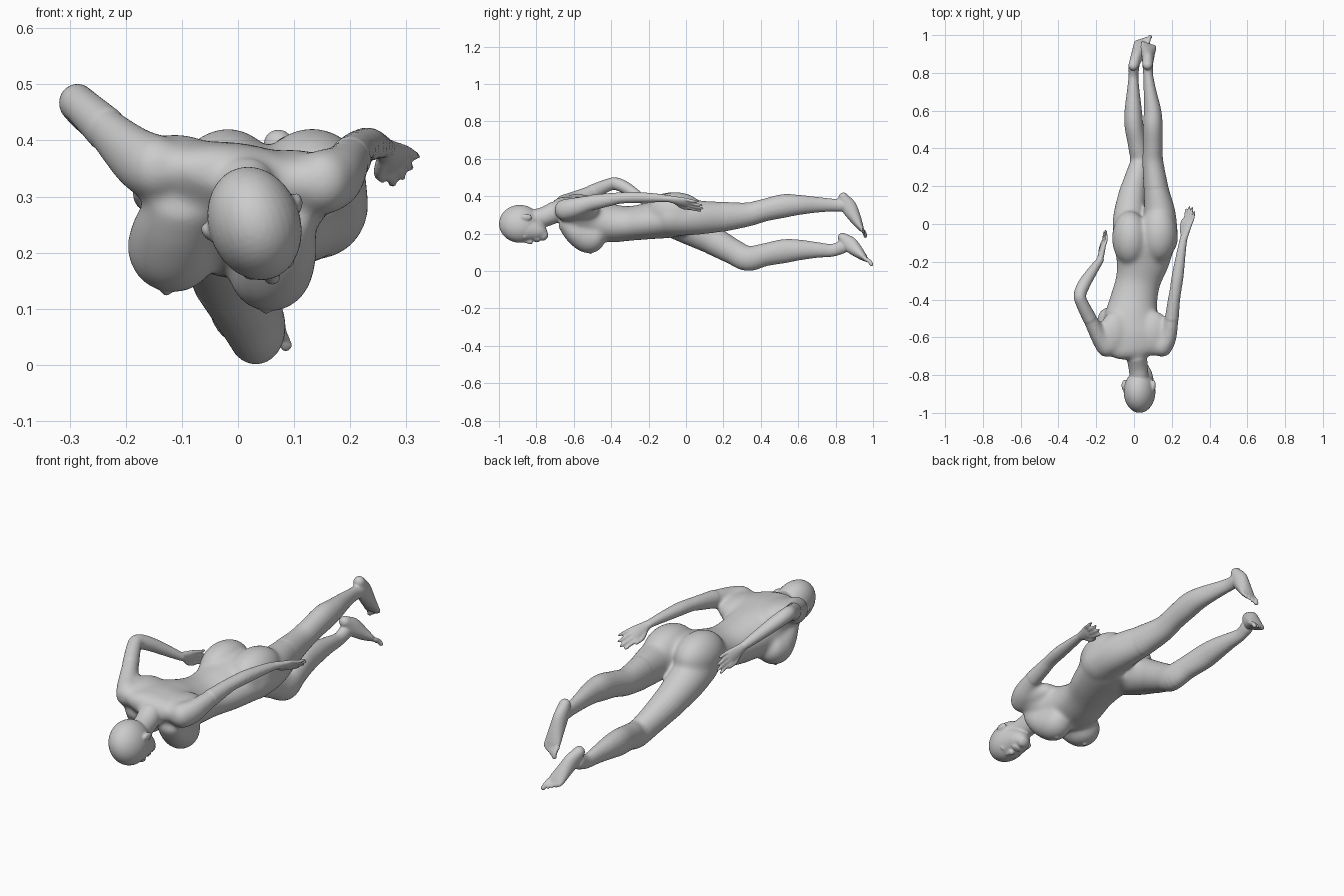
import bpy, bmesh, math
from mathutils import Vector, Matrix

bm = bmesh.new()
X = Vector((1, 0, 0))


def catmull(a, b, c, d, t):
    return [0.5 * (2*q + (r-p)*t + (2*p-5*q+4*r-s)*t*t + (3*q-p-3*r+s)*t**3)
            for p, q, r, s in zip(a, b, c, d)]


def loft(rings, ref=X, roll=0.0, n=24, steps=5, dome=1.0):
    """Closed smooth tube through rings (x, y, z, side radius, depth radius)."""
    ref = Matrix.Rotation(roll, 3, 'Y') @ Vector(ref)
    k = len(rings)
    pts = []
    for i in range(k - 1):
        a, b, c, d = rings[max(i-1, 0)], rings[i], rings[i+1], rings[min(i+2, k-1)]
        pts += [catmull(a, b, c, d, s / steps) for s in range(steps)]
    pts.append(list(rings[-1]))
    pos = [Vector(p[:3]) for p in pts]
    sections = []
    for i, p in enumerate(pts):
        t = (pos[min(i+1, len(pos)-1)] - pos[max(i-1, 0)]).normalized()
        sections.append((pos[i], t, p[3], p[4]))

    def cap(sec, sign):  # rounded end
        c, t, a, b = sec
        h = min(a, b) * dome
        return [(c + t * sign * h * math.sin(w), t, a * math.cos(w), b * math.cos(w))
                for w in (0.4, 0.8, 1.15, 1.4)]
    sections = cap(sections[0], -1)[::-1] + sections + cap(sections[-1], 1)
    loops = []
    for c, t, a, b in sections:
        s = (ref - t * ref.dot(t)).normalized()
        u = t.cross(s)
        loops.append([bm.verts.new(c + s * a * math.cos(w) + u * b * math.sin(w))
                      for w in (2 * math.pi * j / n for j in range(n))])
    for l0, l1 in zip(loops, loops[1:]):
        for j in range(n):
            bm.faces.new((l0[j], l0[(j+1) % n], l1[(j+1) % n], l1[j]))
    bm.faces.new(loops[0][::-1])
    bm.faces.new(loops[-1])


def ball(c, r, roll=0.0):
    m = Matrix.Translation(c) @ Matrix.Rotation(roll, 4, 'Y') @ Matrix.Diagonal((*r, 1))
    bmesh.ops.create_uvsphere(bm, u_segments=32, v_segments=20, radius=1, matrix=m)


def fuse(name, voxel, iterations):
    """Turn the collected parts into one skinned, softened object."""
    bmesh.ops.recalc_face_normals(bm, faces=bm.faces)
    mesh = bpy.data.meshes.new(name)
    bm.to_mesh(mesh)
    bm.clear()
    ob = bpy.data.objects.new(name, mesh)
    bpy.context.collection.objects.link(ob)
    rm = ob.modifiers.new("fuse", 'REMESH')
    rm.mode = 'VOXEL'
    rm.voxel_size = voxel
    rm.use_smooth_shade = True
    sm = ob.modifiers.new("soften", 'SMOOTH')
    sm.factor = .5
    sm.iterations = iterations
    return ob


def ring(p, a, b):
    return (*p, a, b)


def hand(wrist, tip, across):
    """Palm, four fingers and a thumb on the minus-across side."""
    w, d = Vector(wrist), Vector(tip) - Vector(wrist)
    c = Vector(across).normalized()
    nrm = d.normalized().cross(c)
    loft([ring(w, .02, .017), ring(w + d*.2, .026, .016), ring(w + d*.42, .034, .014),
          ring(w + d*.52, .032, .011)], ref=c)
    for k, ln in zip((-1.5, -.5, .5, 1.5), (.93, 1.0, .97, .85)):
        a, b = w + d*.48 + c*k*.0175, w + d*ln + c*k*.022
        loft([ring(a, .009, .009), ring((a+b)/2 + nrm*.004, .0085, .0085),
              ring(b, .0065, .0065)], ref=c, n=12)
    a = w + d*.18 - c*.015
    loft([ring(a, .013, .012), ring(a + d*.2 - c*.022, .0105, .0105),
          ring(a + d*.42 - c*.026, .007, .007)], ref=c, n=12)


def foot(heel, ballpt, inner):
    """Foot from heel to ball with five toes; inner is the big-toe side in x."""
    h, d = Vector(heel), Vector(ballpt) - Vector(heel)
    spec = ((0, .027, .027), (.28, .031, .042), (.6, .036, .033), (.85, .041, .021), (.95, .039, .014))
    loft([ring(h + d*t, a, b) for t, a, b in spec])
    for k in range(5):
        o = X * inner * (.031, .0115, -.0045, -.0195, -.033)[k]
        r = .012 if k == 0 else .0078
        a = h + d*(.95 - .03*k) + o
        e = d.normalized() * (.045 - .003*k)
        loft([ring(a, r, r), ring(a + e*.6 + Vector((0, .004, .003)), r*.85, r*.9),
              ring(a + e, r, r*.9)], n=12)


STRAIGHT_ARM = [(.15, -.65, .325, .055, .06), (.18, -.60, .337, .046, .056),
                (.2, -.50, .366, .037, .042), (.212, -.40, .383, .032, .034),
                (.22, -.35, .39, .031, .03), (.232, -.27, .393, .031, .03),
                (.25, -.15, .39, .024, .023), (.262, -.08, .385, .02, .017)]
BENT_ARM = [(-.145, -.65, .35, .056, .06), (-.18, -.60, .368, .048, .058),
            (-.235, -.50, .42, .037, .042), (-.275, -.42, .458, .033, .034),
            (-.286, -.375, .466, .033, .034), (-.262, -.315, .44, .033, .032),
            (-.21, -.235, .385, .025, .025), (-.178, -.19, .352, .019, .019)]
HIGH_LEG = [(.137, -.08, .285, .097, .098), (.137, .05, .285, .085, .093), (.115, .2, .29, .065, .08),
            (.1, .33, .302, .055, .064), (.1, .42, .325, .052, .06), (.1, .52, .347, .052, .063),
            (.098, .6, .353, .046, .054), (.085, .7, .354, .034, .042), (.075, .79, .352, .026, .034),
            (.073, .845, .352, .029, .036)]
LOW_LEG = [(-.03, -.08, .275, .083, .093), (-.025, .03, .225, .087, .091), (-.01, .15, .16, .074, .077),
           (.014, .25, .104, .061, .068), (.032, .33, .067, .053, .067), (.018, .42, .086, .05, .061),
           (0, .52, .105, .05, .064), (-.004, .6, .112, .046, .056), (-.004, .7, .112, .034, .042),
           (-.003, .78, .11, .026, .034), (0, .835, .128, .029, .036)]
NECK = [(.008, -.63, .325, .08, .06), (.014, -.70, .314, .055, .058), (.022, -.76, .288, .051, .054),
        (.03, -.83, .27, .05, .055)]
LIMBS = (STRAIGHT_ARM, BENT_ARM, HIGH_LEG, LOW_LEG)

# torso, rolled slightly at the chest
loft([(.012, -.69, .338, .12, .045), (.008, -.665, .333, .15, .062), (0, -.60, .31, .165, .09),
      (-.012, -.50, .275, .146, .108), (0, -.40, .255, .126, .103), (.022, -.30, .254, .12, .092),
      (.045, -.20, .267, .142, .097), (.055, -.10, .282, .163, .105), (.055, -.02, .285, .147, .097)],
     roll=.13, n=40, dome=.5)
# breasts flowing from the upper chest
loft([(-.10, -.65, .29, .06, .045), (-.11, -.59, .245, .076, .068), (-.116, -.525, .21, .082, .084),
      (-.11, -.485, .225, .075, .07)], roll=.2, dome=.5)
loft([(.075, -.65, .265, .06, .045), (.068, -.59, .21, .074, .068), (.058, -.52, .172, .076, .08),
      (.055, -.48, .19, .07, .066)], roll=.2, dome=.5)
for c, r in (((-.10, -.58, .35), (.085, .12, .06)), ((.11, -.58, .325), (.085, .12, .058)),  # shoulder blades
             ((-.022, -.075, .317), (.094, .145, .105)), ((.13, -.055, .317), (.1, .15, .105))):  # buttocks
    ball(c, r, .2)
loft(NECK)
for limb in LIMBS:
    loft(limb)

# melt the masses together strongly, then take the result as the new base
base = fuse("base_form", .007, 40)
deps = bpy.context.evaluated_depsgraph_get()
soft = bpy.data.meshes.new_from_object(base.evaluated_get(deps))
bpy.data.objects.remove(base)
bm.from_mesh(soft)

# restore the slim limbs and neck
for limb in LIMBS:
    loft(limb[2:])
loft(NECK[1:])
ball((-.128, -.515, .13), (.009, .009, .008))
ball((.05, -.51, .098), (.009, .009, .008))

# head, face turned down and a little to the side
ROLL = -.32
HR = Matrix.Rotation(ROLL, 3, 'Y')


def hp(u, y, f):
    p = HR @ Vector((u, 0, -f))
    return Vector((.03 + p.x, y, .25 + p.z))


ball(hp(0, -.888, -.002), (.082, .112, .103), ROLL)
loft([ring(hp(0, -.87, .02), .074, .082), ring(hp(0, -.82, .033), .064, .068),
      ring(hp(0, -.78, .052), .049, .047), ring(hp(0, -.757, .07), .028, .027)],
     roll=ROLL, dome=.6)
loft([ring(hp(0, -.88, .088), .01, .01), ring(hp(0, -.85, .097), .011, .011),
      ring(hp(0, -.83, .102), .015, .011)], roll=ROLL, n=12)          # nose
ball(hp(0, -.802, .091), (.025, .007, .010), ROLL)                      # lips
ball(hp(0, -.79, .09), (.021, .007, .010), ROLL)
for s in (-1, 1):
    ball(hp(s*.031, -.862, .084), (.016, .008, .010), ROLL)             # eyes
    ball(hp(s*.081, -.855, -.012), (.012, .031, .019), ROLL + s*.4)     # ears

# hands and feet
hand((.262, -.085, .385), (.302, .09, .342), (.7, 0, .7))
hand((-.18, -.192, .354), (-.148, -.035, .3), (.25, 0, 1))
foot((.072, .842, .393), (.077, .942, .216), -1)
foot((-.003, .838, .178), (.045, .966, .058), 1)

# one smooth skin over everything
fuse("body", .005, 5)
